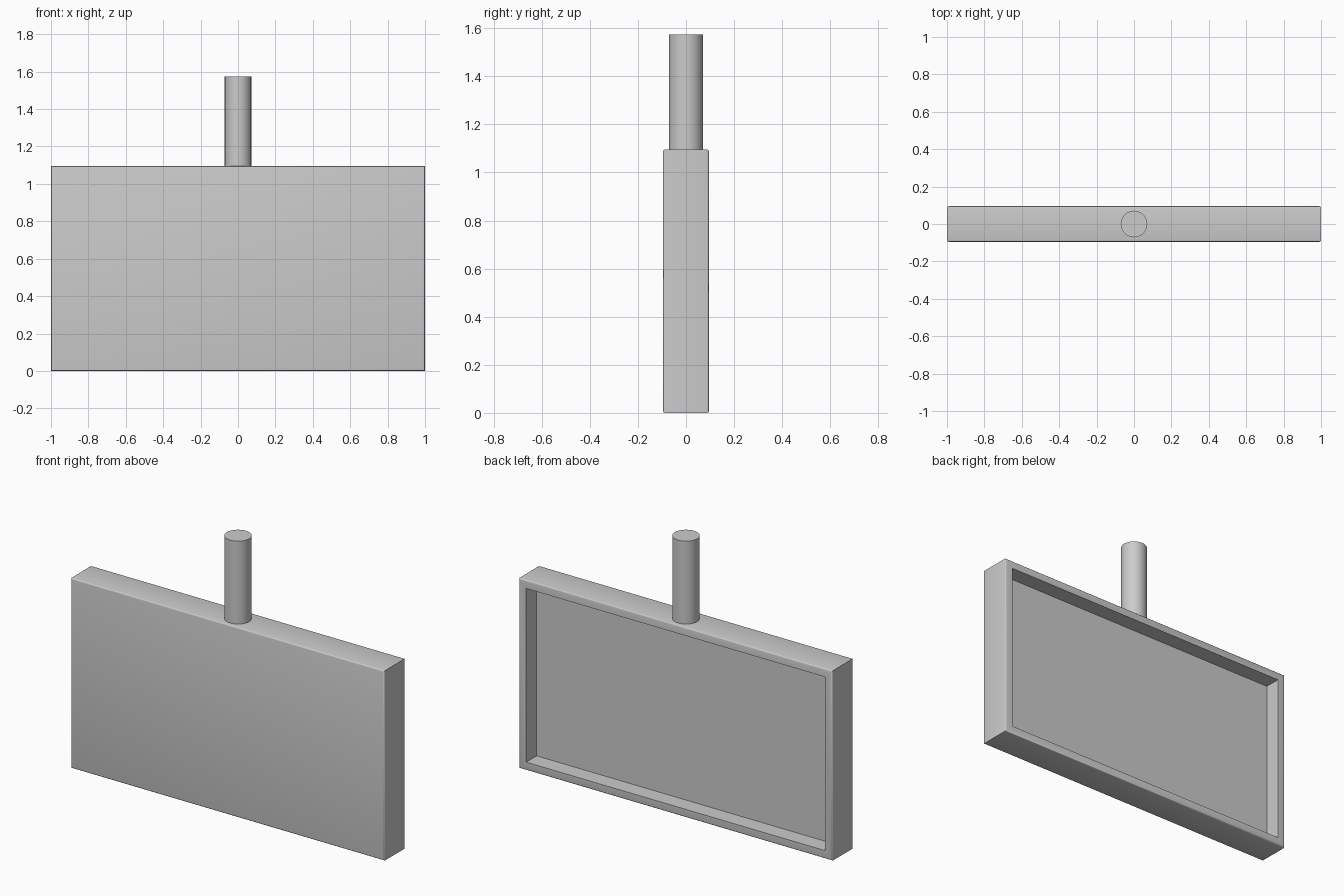
import bpy
import bmesh
import math
from mathutils import Matrix, Vector

if "Cube" in bpy.data.objects:
    bpy.data.objects.remove(bpy.data.objects["Cube"], do_unlink=True)

WIDTH, DEPTH, HEIGHT, TOP = 2.0, 0.19, 1.095, 1.573
BORDER, RECESS, ROUND = 0.047, 0.095, 0.008
POLE_RADIUS = 0.071

grey = bpy.data.materials.new("plain grey")
grey.use_nodes = True
colour = (0.6, 0.6, 0.6, 1)
grey.diffuse_color = colour
grey.node_tree.nodes["Principled BSDF"].inputs["Base Color"].default_value = colour


def make_object(name, bm):
    mesh = bpy.data.meshes.new(name)
    bm.normal_update()
    bm.to_mesh(mesh)
    bm.free()
    mesh.materials.append(grey)
    obj = bpy.data.objects.new(name, mesh)
    bpy.context.collection.objects.link(obj)
    bpy.ops.object.select_all(action="DESELECT")
    obj.select_set(True)
    bpy.context.view_layer.objects.active = obj
    bpy.ops.object.shade_smooth_by_angle(angle=math.radians(40))
    return obj


# Panel: rounded front and back rims, with a recess in the back
bm = bmesh.new()
bmesh.ops.create_cube(bm, size=1)
bmesh.ops.scale(bm, vec=(WIDTH, DEPTH, HEIGHT), verts=bm.verts)
bmesh.ops.translate(bm, vec=(0, 0, HEIGHT / 2), verts=bm.verts)
rims = [e for e in bm.edges if abs(e.verts[0].co.y - e.verts[1].co.y) < 0.001]
bmesh.ops.bevel(bm, geom=rims, offset=ROUND, segments=3, profile=0.5, affect="EDGES")
bm.normal_update()
back = max(bm.faces, key=lambda f: f.calc_center_median().y)
bmesh.ops.inset_region(bm, faces=[back], thickness=BORDER - ROUND, use_even_offset=True)
walls = bmesh.ops.extrude_face_region(bm, geom=[back])["geom"]
bmesh.ops.translate(bm, vec=Vector((0, -RECESS, 0)),
                    verts=[v for v in walls if isinstance(v, bmesh.types.BMVert)])
if back.is_valid:
    bmesh.ops.delete(bm, geom=[back], context="FACES_ONLY")
bmesh.ops.recalc_face_normals(bm, faces=bm.faces)
make_object("sign_panel", bm)

# Round pole standing on the top edge
bm = bmesh.new()
bmesh.ops.create_cone(bm, cap_ends=True, segments=32, radius1=POLE_RADIUS,
                      radius2=POLE_RADIUS, depth=TOP - HEIGHT,
                      matrix=Matrix.Translation((0, 0, (TOP + HEIGHT) / 2)))
make_object("hanging_pole", bm)
